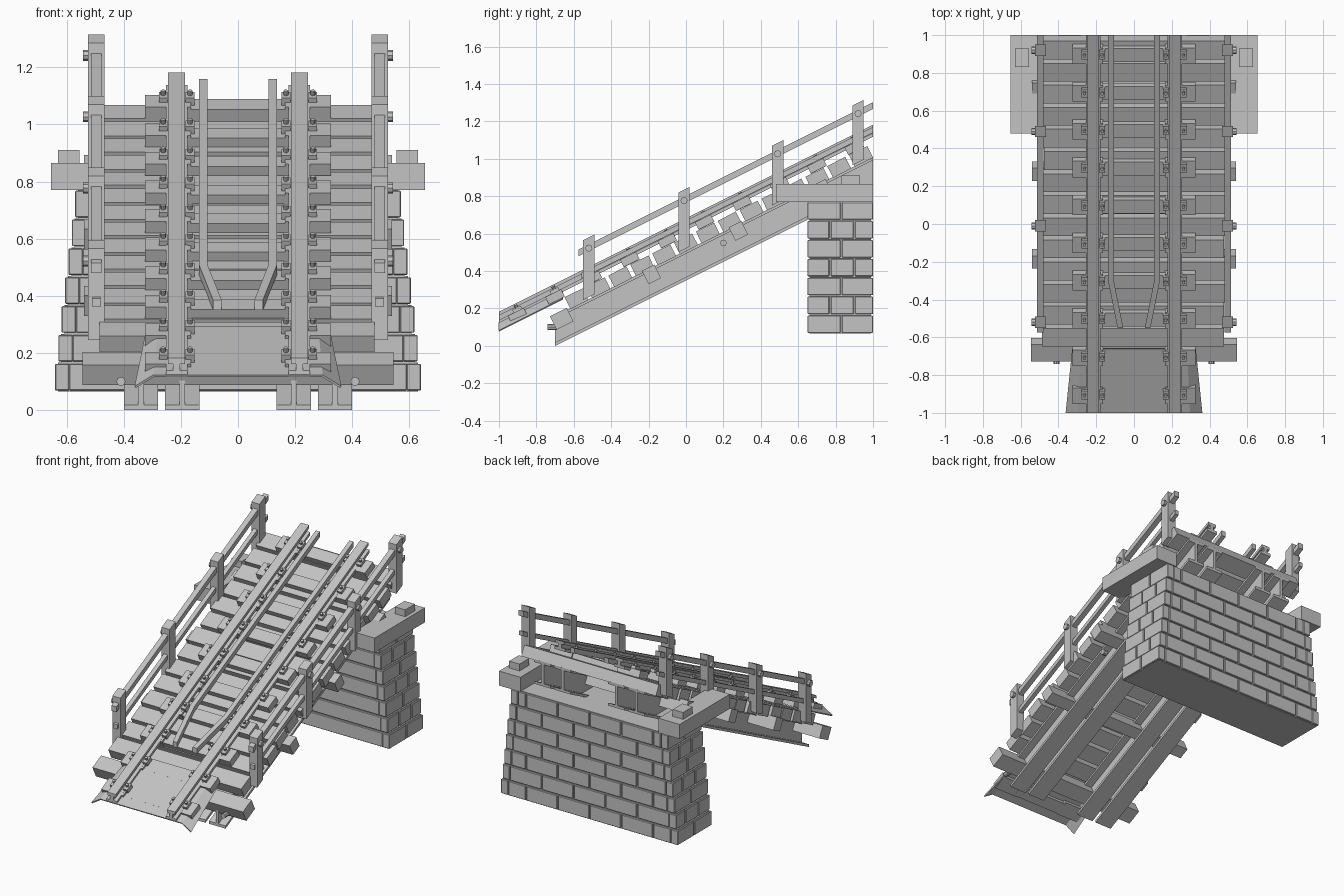
import bpy, bmesh, math, random
from mathutils import Matrix, Vector

random.seed(4)
if "Cube" in bpy.data.objects:
    bpy.data.objects.remove(bpy.data.objects["Cube"])

SLOPE = 0.5
TILT = math.atan(SLOPE)
SHADE = (0.55, 0.55, 0.55, 1)

grey = bpy.data.materials.new("plain_grey")
grey.use_nodes = True
grey.diffuse_color = SHADE
grey.node_tree.nodes["Principled BSDF"].inputs["Base Color"].default_value = SHADE


def box(bm, centre, size, tilt=0.0):
    m = Matrix.Translation(centre) @ Matrix.Rotation(tilt, 4, "X") @ Matrix.Diagonal((*size, 1))
    bmesh.ops.create_cube(bm, size=1, matrix=m)


def span(bm, x, y, z):
    """Upright box from its limits along each axis."""
    box(bm, [(a + b) / 2 for a, b in (x, y, z)], [b - a for a, b in (x, y, z)])


def ramp(bm, section, y0, y1, shift=(0, 0)):
    """Sweep an x-z section up the incline, with plumb-cut ends."""
    rings = [[bm.verts.new((x + s, y, z + SLOPE * y)) for x, z in section]
             for y, s in ((y0, shift[0]), (y1, shift[1]))]
    bm.faces.new(rings[0])
    bm.faces.new(rings[1][::-1])
    n = len(section)
    for i in range(n):
        j = (i + 1) % n
        bm.faces.new((rings[0][j], rings[0][i], rings[1][i], rings[1][j]))


def rect(x0, x1, z0, z1):
    return [(x0, z0), (x1, z0), (x1, z1), (x0, z1)]


def i_section(x, bottom, top, foot, web, head, flange):
    half = [(foot, bottom), (foot, bottom + flange), (web, bottom + flange),
            (web, top - flange), (head, top - flange), (head, top)]
    return [(x + w, z) for w, z in half] + [(x - w, z) for w, z in half[::-1]]


def bolt(bm, point, axis, radius, length):
    turn = Vector((0, 0, 1)).rotation_difference(Vector(axis)).to_matrix().to_4x4()
    bmesh.ops.create_cone(bm, cap_ends=True, segments=8, radius1=radius, radius2=radius,
                          depth=length, matrix=Matrix.Translation(point) @ turn)


def finish(name, bm, mirror=False, bevel=0):
    bmesh.ops.recalc_face_normals(bm, faces=bm.faces)
    mesh = bpy.data.meshes.new(name)
    bm.to_mesh(mesh)
    bm.free()
    mesh.materials.append(grey)
    ob = bpy.data.objects.new(name, mesh)
    bpy.context.collection.objects.link(ob)
    if bevel:
        mod = ob.modifiers.new("Bevel", "BEVEL")
        mod.width, mod.segments = bevel, 1
    if mirror:
        ob.modifiers.new("Mirror", "MIRROR")
    return ob


# Four long girders under the deck
bm = bmesh.new()
for x in (0.195, 0.34):
    ramp(bm, i_section(x, 0.35, 0.51, 0.06, 0.01, 0.06, 0.018), -0.7, 1)
finish("girders", bm, mirror=True)

# Deck planks laid across the slope
bm = bmesh.new()
for i in range(14):
    y = -0.585 + 0.117 * i
    box(bm, (random.uniform(-0.008, 0.008), y, 0.545 + SLOPE * y),
        (0.96 + random.uniform(0, 0.03), 0.108, 0.07), TILT + random.uniform(-0.03, 0.03))
finish("deck_planks", bm)

# Cross beams poking out at both sides
bm = bmesh.new()
for y in (-0.185, 0.28, 0.73):
    box(bm, (0, y, 0.475 + SLOPE * y), (1.08, 0.075, 0.08), TILT)
box(bm, (0, -0.665, 0.145), (1.09, 0.1, 0.08), TILT)
finish("cross_beams", bm)

# Bolts through the front beam and the girder sides
bm = bmesh.new()
bolt(bm, (0.41, -0.715, 0.1), (0, 1, 0), 0.016, 0.05)
bolt(bm, (0.405, 0.2, 0.55), (1, 0, 0), 0.018, 0.03)
finish("beam_bolts", bm, mirror=True)

# Flared apron below the foot of the track
bm = bmesh.new()
rows = []
for y, edge, flat in ((-1, 0.36, 0.295), (-0.66, 0.325, 0.28)):
    rows.append([bm.verts.new((x, y, z + SLOPE * (y + 1))) for x, z in
                 ((-edge, 0.08), (-flat, 0.12), (flat, 0.12), (edge, 0.08))])
for i in range(3):
    bm.faces.new((rows[0][i], rows[0][i + 1], rows[1][i + 1], rows[1][i]))
apron = finish("apron", bm)
mod = apron.modifiers.new("Thickness", "SOLIDIFY")
mod.thickness, mod.offset = 0.008, 0

# Sleepers with a slim middle, thick ends and rail clips
sleepers, clips = bmesh.new(), bmesh.new()
for i in range(10):
    y = -0.9 + 0.2 * i
    z = SLOPE * y
    box(sleepers, (0, y, 0.605 + z), (0.36, 0.08, 0.035), TILT)
    for side in (-1, 1):
        box(sleepers, (side * 0.245, y, 0.612 + z), (0.16, 0.095, 0.045), TILT)
        for x in (0.168, 0.262):
            box(clips, (side * x, y, 0.64 + z), (0.03, 0.05, 0.03), TILT)
            bolt(clips, (side * x, y - 0.005, 0.655 + z), (0, -SLOPE, 1), 0.009, 0.03)
finish("sleepers", sleepers)
finish("rail_clips", clips)

# Running rails
bm = bmesh.new()
ramp(bm, i_section(0.215, 0.618, 0.682, 0.038, 0.012, 0.03, 0.02), -1, 1)
finish("running_rails", bm, mirror=True)

# Guard rails, bent inwards at the foot
bm = bmesh.new()
guard = rect(0.107, 0.137, 0.625, 0.66)
ramp(bm, guard, -0.3, 1)
ramp(bm, guard, -0.55, -0.3, (-0.05, 0))
finish("guard_rails", bm, mirror=True)

# Handrail posts, rails and bolts
posts, rails, bolts = bmesh.new(), bmesh.new(), bmesh.new()
for y in (-0.52, -0.01, 0.49, 0.92):
    ramp(posts, rect(0.467, 0.525, 0.52, 0.84), y - 0.03, y + 0.03)
    bolt(bolts, (0.53, y, 0.782 + SLOPE * y), (1, 0, 0), 0.019, 0.025)
ramp(rails, rect(0.478, 0.514, 0.767, 0.803), -0.575, 1)
ramp(rails, rect(0.482, 0.51, 0.64, 0.67), -0.56, 1)
finish("handrail_posts", posts, mirror=True)
finish("handrails", rails, mirror=True)
finish("handrail_bolts", bolts, mirror=True)

# Stone pier: recessed core, plain front courses, jointed sides and back
core, bricks = bmesh.new(), bmesh.new()
GAP = 0.004
for row in range(7):
    low = 0.065 + 0.101 * row
    z = (low + GAP, low + 0.101 - GAP)
    w = 0.641 - 0.0118 * row
    span(core, (0.01 - w, w - 0.01), (0.66, 0.99), (low, low + 0.101))
    span(bricks, (0.05 - w, w - 0.05), (0.65, 0.7), z)
    cuts = (0.65, 0.77, 0.9, 1) if row % 2 else (0.65, 0.83, 1)
    for a, b in zip(cuts, cuts[1:]):
        for x in ((-w, 0.05 - w), (w - 0.05, w)):
            span(bricks, x, (a + (GAP if a > 0.65 else 0), b - (GAP if b < 1 else 0)), z)
    joints = [0.05 - w] + [-0.46 + 0.23 * k + (0.115 if row % 2 else 0)
                           for k in range(5 - row % 2)] + [w - 0.05]
    for a, b in zip(joints, joints[1:]):
        span(bricks, (a + GAP, b - GAP), (0.95, 1), z)
finish("pier_core", core)
finish("pier_bricks", bricks, bevel=0.003)

# Cap stones with a small block on each
bm = bmesh.new()
span(bm, (0.5, 0.654), (0.48, 1), (0.77, 0.865))
span(bm, (0.555, 0.63), (0.83, 0.93), (0.865, 0.91))
finish("pier_caps", bm, mirror=True)
